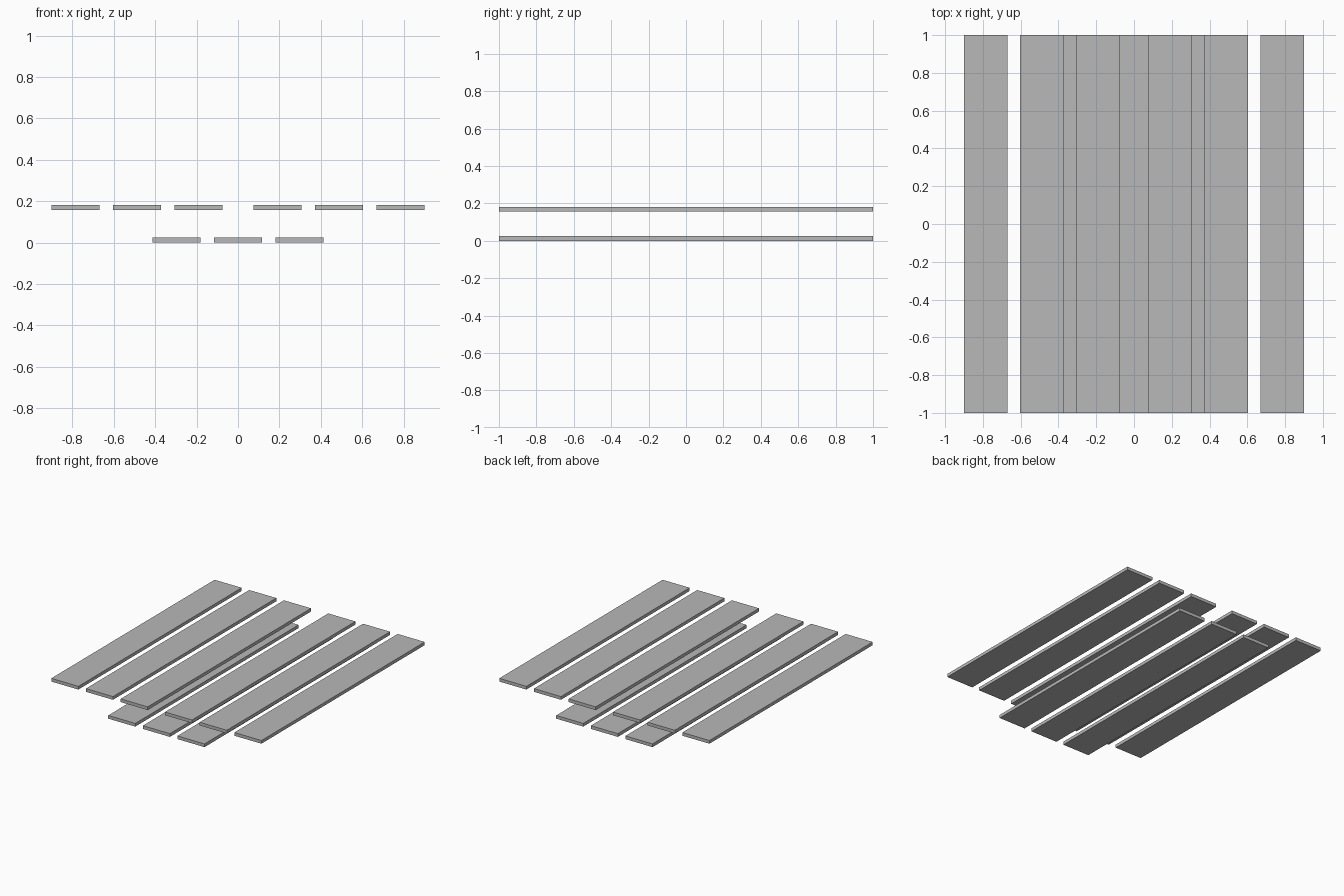
import bpy
import bmesh
from mathutils import Matrix, Vector

cube = bpy.data.objects.get("Cube")
if cube:
    bpy.data.objects.remove(cube, do_unlink=True)

LENGTH, WIDTH, THICK = 2.0, 0.232, 0.025
SEAM_Y = -0.33

# One plain grey for all boards
grey = bpy.data.materials.new("plain_grey")
grey.use_nodes = True
colour = (0.48, 0.48, 0.48, 1.0)
grey.diffuse_color = colour
grey.node_tree.nodes["Principled BSDF"].inputs["Base Color"].default_value = colour


def plank(name, x, base_z):
    """Flat board along y with a seam across it."""
    bm = bmesh.new()
    bmesh.ops.create_cube(bm, size=1, matrix=Matrix.Diagonal((WIDTH, LENGTH, THICK, 1)))
    bmesh.ops.bisect_plane(bm, geom=bm.verts[:] + bm.edges[:] + bm.faces[:],
                           plane_co=Vector((0, SEAM_Y, 0)), plane_no=Vector((0, 1, 0)))
    mesh = bpy.data.meshes.new(name)
    bm.to_mesh(mesh)
    bm.free()
    mesh.materials.append(grey)
    obj = bpy.data.objects.new(name, mesh)
    obj.location = (x, 0, base_z + THICK / 2)
    bpy.context.collection.objects.link(obj)


# Upper layer: three boards on each side of a wider middle gap
for side, sign in (("left", 1), ("right", -1)):
    for place, x in (("inner", 0.19), ("middle", 0.488), ("outer", 0.785)):
        plank(f"upper_{place}_plank_{side}", sign * x, 0.157)

# Lower layer: three boards under the middle
for place, x in (("right", -0.297), ("centre", 0), ("left", 0.297)):
    plank(f"lower_plank_{place}", x, 0)
